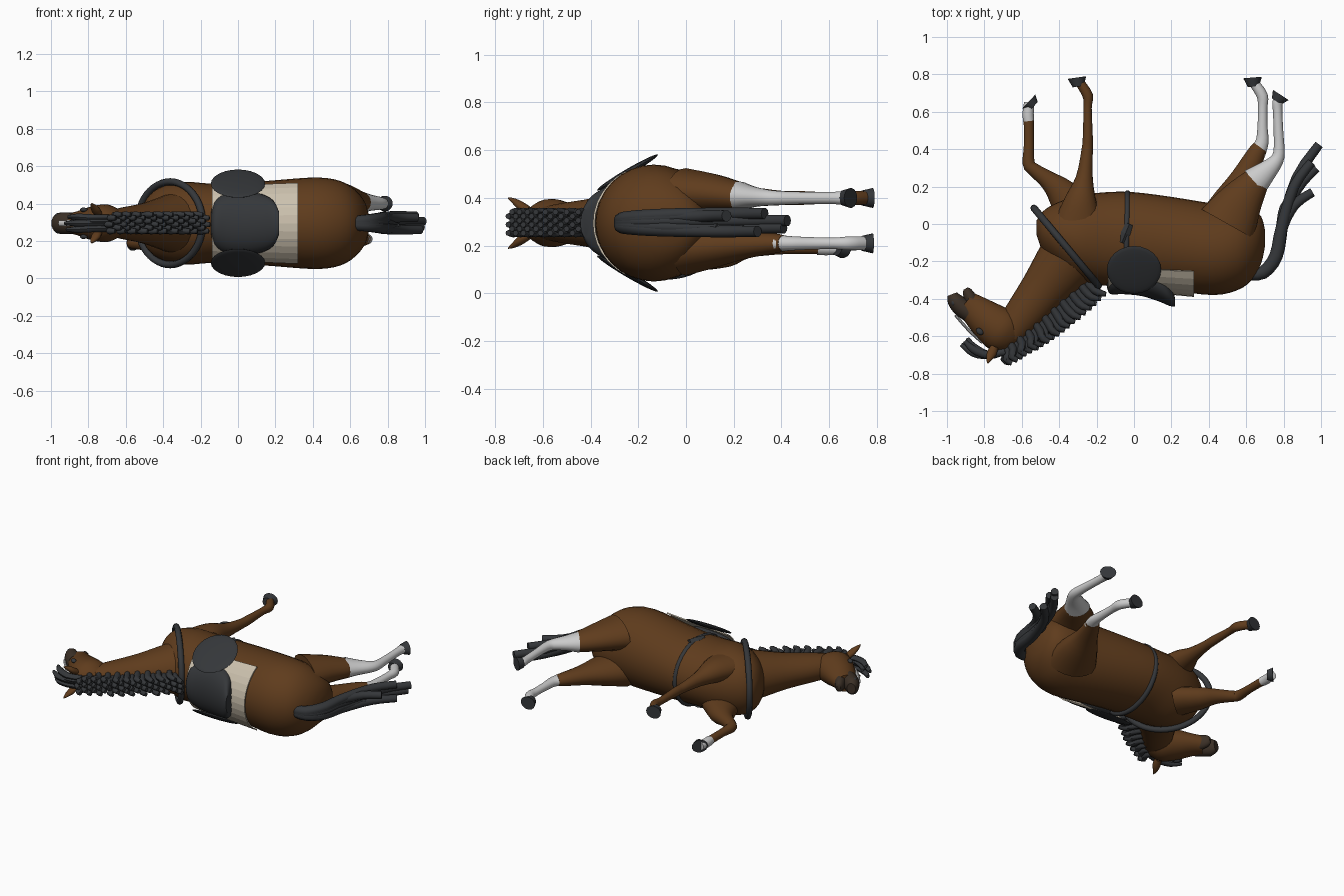
import bpy, bmesh, math, random
from mathutils import Vector, Matrix

random.seed(3)
ZC = 0.295   # height of the horse's symmetry plane (it lies on its side)


def material(name, rgb):
    m = bpy.data.materials.new(name)
    m.diffuse_color = (*rgb, 1)
    return m


BROWN = material("brown_coat", (0.115, 0.045, 0.012))
DARK = material("dark_hair_leather", (0.035, 0.038, 0.042))
MUZZLE = material("dark_muzzle", (0.045, 0.03, 0.02))
WHITE = material("white_sock", (0.6, 0.6, 0.6))
TAN = material("tan_cloth", (0.6, 0.53, 0.42))


def smooth_path(secs, k):
    """Catmull-Rom interpolation of section tuples."""
    out = []
    for i in range(len(secs) - 1):
        p0, p1, p2, p3 = (secs[max(0, min(len(secs) - 1, i + d))] for d in (-1, 0, 1, 2))
        for j in range(k):
            t = j / k
            out.append([0.5 * (2 * b + (c - a) * t + (2 * a - 5 * b + 4 * c - d) * t * t
                        + (3 * b - a - 3 * c + d) * t ** 3) for a, b, c, d in zip(p0, p1, p2, p3)])
    return out + [list(secs[-1])]


def loft(bm, secs, n=20, k=3, normal=None, arc=None):
    """Sections are (x, y, side offset, in-plane radius, side radius)."""
    secs = smooth_path(secs, k)
    rings = []
    for i, (x, y, w, rn, rw) in enumerate(secs):
        a, b = secs[max(0, i - 1)], secs[min(len(secs) - 1, i + 1)]
        t = Vector((b[0] - a[0], b[1] - a[1], 0)).normalized()
        nv = Vector(normal) if normal else Vector((-t.y, t.x, 0))
        angs = ([-arc + 2 * arc * j / n for j in range(n + 1)] if arc
                else [2 * math.pi * j / n for j in range(n)])
        c = Vector((x, y, ZC + w))
        rings.append([bm.verts.new(c + nv * rn * math.cos(q) + Vector((0, 0, rw * math.sin(q)))) for q in angs])
    m = len(rings[0])
    for r, s in zip(rings, rings[1:]):
        for j in range(m - 1 if arc else m):
            bm.faces.new((r[j], r[(j + 1) % m], s[(j + 1) % m], s[j]))
    if not arc:
        bm.faces.new(rings[0])
        bm.faces.new(rings[-1])


def finish(name, bm, mat, angle=45):
    bmesh.ops.recalc_face_normals(bm, faces=bm.faces)
    me = bpy.data.meshes.new(name)
    bm.to_mesh(me)
    bm.free()
    ob = bpy.data.objects.new(name, me)
    bpy.context.collection.objects.link(ob)
    me.materials.append(mat)
    bpy.ops.object.select_all(action='DESELECT')
    ob.select_set(True)
    bpy.context.view_layer.objects.active = ob
    if angle:
        bpy.ops.object.shade_smooth_by_angle(angle=math.radians(angle))
    return ob


def part(name, lofts, mat, angle=45, **kw):
    bm = bmesh.new()
    for s in lofts:
        loft(bm, s, **kw)
    return finish(name, bm, mat, angle)


def blob(name, loc, size, mat, rot=(0, 0, 0)):
    bm = bmesh.new()
    bmesh.ops.create_uvsphere(bm, u_segments=24, v_segments=12, radius=1)
    bm.transform(Matrix.LocRotScale(Vector((loc[0], loc[1], ZC + loc[2])),
                                    Matrix.Rotation(rot[0], 3, 'X') @ Matrix.Rotation(rot[2], 3, 'Z'), Vector(size)))
    return finish(name, bm, mat)


def ring(name, a, b, half, r, w, mat):
    """Closed strap whose section passes through a and b in the symmetry plane."""
    cu = bpy.data.curves.new(name, 'CURVE')
    cu.dimensions, cu.bevel_depth, cu.bevel_resolution = '3D', r, 2
    sp = cu.splines.new('POLY')
    sp.points.add(47)
    a, b = Vector((*a, 0)), Vector((*b, 0))
    for i, p in enumerate(sp.points):
        q = 2 * math.pi * i / 48
        c = (a + b) / 2 + (b - a) / 2 * math.cos(q)
        p.co = (c.x, c.y, ZC + w + half * math.sin(q), 1)
    sp.use_cyclic_u = True
    cu.materials.append(mat)
    ob = bpy.data.objects.new(name, cu)
    bpy.context.collection.objects.link(ob)


# Trunk: x, back y, belly y, half width
trunk = [(-0.52, -0.06, 0.02, 0.05), (-0.49, -0.14, 0.065, 0.13), (-0.42, -0.22, 0.11, 0.19),
         (-0.3, -0.3, 0.15, 0.222), (-0.15, -0.33, 0.17, 0.212), (0, -0.335, 0.17, 0.215),
         (0.2, -0.355, 0.145, 0.23), (0.42, -0.38, 0.11, 0.245), (0.55, -0.355, 0.1, 0.225),
         (0.63, -0.3, 0.08, 0.175), (0.68, -0.21, 0.04, 0.11), (0.7, -0.12, -0.03, 0.04)]
part("body", [[(x, (t + b) / 2, 0, (b - t) / 2, w) for x, t, b, w in trunk]], BROWN, n=32, normal=(0, 1, 0))

# Neck and head
part("neck", [[(-0.27, -0.1, 0, .19, .19), (-0.36, -0.2, 0, .165, .155), (-0.49, -0.36, 0, .125, .11),
               (-0.61, -0.51, 0, .1, .085), (-0.67, -0.59, 0, .08, .07)]], BROWN, n=28)
part("head", [[(-0.625, -0.635, 0, .03, .03), (-0.645, -0.615, 0, .085, .065), (-0.7, -0.575, 0, .118, .1),
               (-0.77, -0.525, 0, .108, .092), (-0.85, -0.46, 0, .083, .065), (-0.9, -0.42, 0, .066, .055)]], BROWN, n=28)
part("upper_muzzle", [[(-0.88, -0.475, 0, .05, .056), (-0.925, -0.442, 0, .05, .058),
                       (-0.958, -0.405, 0, .042, .055), (-0.972, -0.375, 0, .027, .035)]], MUZZLE)
part("lower_muzzle", [[(-0.85, -0.435, 0, .04, .05), (-0.875, -0.395, 0, .034, .048),
                       (-0.892, -0.36, 0, .025, .036), (-0.9, -0.345, 0, .012, .02)]], MUZZLE)
part("blaze", [[(-0.81, -0.635, 0, .008, .012), (-0.88, -0.572, 0, .008, .018), (-0.955, -0.487, 0, .008, .014)]], WHITE, n=10)
for s, side in ((1, "upper"), (-1, "lower")):
    part("ear_" + side, [[(-0.745, -0.655, s * .05, .02, .02), (-0.76, -0.69, s * .07, .026, .022),
                          (-0.775, -0.72, s * .09, .016, .014), (-0.782, -0.745, s * .105, .003, .003)]], BROWN, n=12)
    blob("eye_" + side, (-0.825, -0.575, s * .072), (.022, .016, .012), DARK, (0, 0, -.7))
    blob("nostril_" + side, (-0.965, -0.42, s * .042), (.012, .018, .012), DARK)

# Legs
part("front_leg_upper", [[(-0.3, 0.0, .12, .13, .08), (-0.285, 0.13, .125, .085, .07), (-0.265, 0.25, .112, .045, .045),
                          (-0.25, 0.4, .105, .03, .03), (-0.247, 0.46, .105, .027, .03), (-0.248, 0.62, .105, .022, .023),
                          (-0.247, 0.685, .105, .028, .029), (-0.285, 0.75, .105, .025, .028)]], BROWN)
part("front_leg_lower", [[(-0.3, 0.05, -.12, .12, .08), (-0.39, 0.17, -.12, .08, .065), (-0.46, 0.235, -.11, .05, .045),
                          (-0.535, 0.29, -.105, .036, .035), (-0.563, 0.325, -.105, .033, .032),
                          (-0.562, 0.42, -.105, .027, .025), (-0.563, 0.57, -.105, .027, .026)]], BROWN)
part("front_sock", [[(-0.563, 0.55, -.105, .029, .029), (-0.566, 0.59, -.105, .03, .03),
                     (-0.56, 0.65, -.105, .028, .028)]], WHITE)
part("hind_leg_lower", [[(0.5, 0.0, -.11, .16, .11), (0.55, 0.13, -.1, .12, .085), (0.595, 0.25, -.09, .075, .06),
                         (0.65, 0.37, -.085, .05, .042), (0.675, 0.41, -.085, .042, .034)]], BROWN)
part("hind_sock_lower", [[(0.66, 0.385, -.085, .046, .036), (0.685, 0.44, -.085, .035, .03), (0.687, 0.52, -.085, .027, .026),
                          (0.688, 0.62, -.085, .025, .024), (0.686, 0.685, -.085, .03, .029),
                          (0.645, 0.75, -.085, .027, .028)]], WHITE)
part("hind_leg_upper", [[(0.5, 0.0, .13, .16, .1), (0.57, 0.12, .125, .12, .08), (0.645, 0.22, .113, .08, .06),
                         (0.67, 0.245, .112, .068, .05)]], BROWN)
part("hind_sock_upper", [[(0.645, 0.225, .112, .081, .062), (0.7, 0.275, .11, .06, .045), (0.755, 0.33, .107, .04, .035),
                          (0.775, 0.38, .105, .031, .03), (0.773, 0.48, .105, .026, .026), (0.768, 0.6, .105, .025, .025),
                          (0.768, 0.65, .105, .028, .028), (0.785, 0.67, .105, .026, .028)]], WHITE)


# Hooves: ankle point and sole point
def hoof(name, a, b, w):
    part(name, [[(*a, w, .03, .031), (*b, w, .05, .042)]], DARK, k=1, n=20, angle=35)


hoof("hoof_front_upper", (-0.298, 0.735), (-0.305, 0.783), .105)
hoof("hoof_front_lower", (-0.535, 0.63), (-0.562, 0.655), -.105)
hoof("hoof_hind_lower", (0.638, 0.735), (0.634, 0.783), -.085)
hoof("hoof_hind_upper", (0.762, 0.655), (0.785, 0.69), .105)

# Tail strands
tails = [(1.0, .425, .01), (.985, .3, -.035), (.96, .33, .04), (.965, .17, .03), (.86, .14, -.02), (.99, .41, -.02)]
part("tail", [[(.6, -.27, w * .2, .03, .03), (.69, -.26, w * .4, .035, .032), (.76, -.17, w * .7, .036, .03),
               (.79, -.02, w * .9, .032, .028), ((.79 + x) / 2 - .02, y * .6, w, .028, .026), (x - .01, y, w, .024, .024)]
              for x, y, w in tails], DARK, n=10)

# Mane and forelock strands
strands = []
N = 19
for i in range(N):
    t = i / (N - 1)
    x, y = -0.25 - .43 * t, -0.29 - .35 * t - .03 * math.sin(math.pi * t)
    for w in (-.032, 0, .032):
        e = random.uniform(-.01, .01)
        ww = w + (.01 if i % 2 else -.006)
        strands.append([(x - .03, y + .02, ww, .018, .018), (x + .01, y - .04, ww, .021, .019),
                        (x + .06 + e - .07 * t, y - .075 - .01 * t, ww * 1.1, .019, .018),
                        (x + .1 + e - .08 * t, y - .085 - .02 * t, ww * 1.1, .012, .012)])
part("mane", strands, DARK, n=8, k=2)
part("forelock", [[(-.69, -.68, w, .02, .02), (-.78, -.7, w, .022, .02), (-.86, -.69 + d, w * 1.2, .02, .018),
                   (-.925 + d, -.645 + d, w * 1.2, .01, .01)] for w, d in ((-.028, .01), (0, 0), (.028, .02), (.01, .035))],
     DARK, n=8)

# Saddle cloth
ob = part("saddle_cloth", [[(x, -.12, 0, h, w) for x, h, w in ((-.14, .235, .232), (.1, .25, .24), (.32, .27, .25))]],
          TAN, angle=0, n=12, k=2, normal=(0, -1, 0), arc=math.radians(60))
ob.modifiers.new("thickness", 'SOLIDIFY').thickness = 0.008

# Saddle seat and flaps
part("saddle_seat", [[(-.145, -.3, 0, .04, .06), (-.125, -.29, 0, .085, .125), (-.06, -.285, 0, .09, .16),
                      (.04, -.285, 0, .1, .168), (.13, -.315, 0, .098, .155), (.19, -.37, 0, .068, .12),
                      (.22, -.42, 0, .022, .06)]], DARK, n=28, normal=(0, -1, 0))
for s, side in ((1, "upper"), (-1, "lower")):
    blob("saddle_flap_" + side, (0, -.245, s * .212), (.145, .148, .014), DARK, (s * .53, 0, 0))

# Straps
ring("breast_collar", (-.19, -.33), (-.535, .085), .222, .019, 0, DARK)
ring("girth", (-.045, -.33), (-.035, .165), .213, .016, -.008, DARK)
part("girth_buckle", [[(-.065, -.1, .21, .012, .014), (-.045, -.05, .212, .026, .014), (-.025, 0, .21, .02, .014)]], DARK, n=4, k=1, angle=0)
